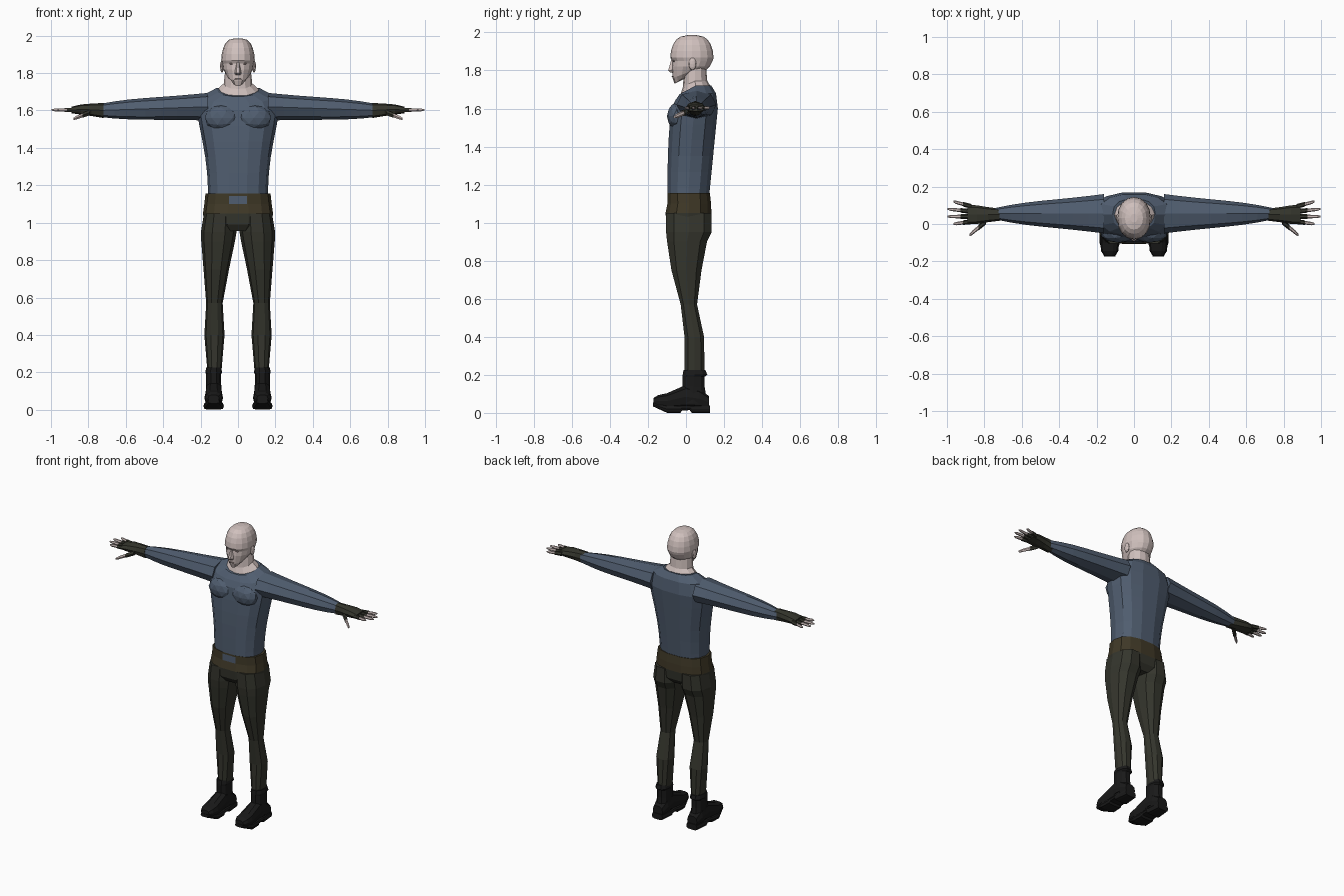
import bpy, bmesh, math
from mathutils import Vector

cube = bpy.data.objects.get("Cube")
if cube:
    bpy.data.objects.remove(cube, do_unlink=True)


def material(name, *colour):
    m = bpy.data.materials.new(name)
    m.use_nodes = True
    m.diffuse_color = (*colour, 1)
    shader = next(n for n in m.node_tree.nodes if n.type == 'BSDF_PRINCIPLED')
    shader.inputs["Base Color"].default_value = (*colour, 1)
    shader.inputs["Roughness"].default_value = 1
    return m


skin = material("skin", .63, .53, .51)
feature_tone = material("eye and lip tone", .3, .23, .22)
shirt_blue = material("shirt blue", .08, .11, .16)
olive = material("trouser and glove olive", .035, .036, .026)
waist_brown = material("waistband brown", .05, .04, .02)
boot_black = material("boot black", .01, .01, .01)


def finish(name, bm, materials, mirror):
    """Turn a bmesh into a flat-shaded object, mirrored across x if asked."""
    bmesh.ops.recalc_face_normals(bm, faces=bm.faces)
    mesh = bpy.data.meshes.new(name)
    bm.to_mesh(mesh)
    bm.free()
    for m in materials:
        mesh.materials.append(m)
    ob = bpy.data.objects.new(name, mesh)
    bpy.context.collection.objects.link(ob)
    if mirror:
        ob.modifiers.new("mirror", 'MIRROR').use_mirror_merge = False
    return ob


def signed_power(value, power):
    return math.copysign(abs(value) ** power, value)


def loft(name, axis, rings, colour, sides=12, power=.85, mirror=False,
         centre=lambda position: 0, second_colour=None, second_above=0):
    """Skin rings of (position, half width, low edge, high edge, front drop)."""
    bm = bmesh.new()
    loops = []
    for position, half, low, high, *drop in rings:
        loop = []
        for i in range(sides):
            angle = math.tau * i / sides
            c = signed_power(math.cos(angle), power)
            s = signed_power(math.sin(angle), power)
            across = centre(position) + half * c
            up = (low + high) / 2 + s * (high - low) / 2
            along = position + sum(drop) * min(0, s)
            point = {'x': (along, across, up),
                     'y': (across, along, up),
                     'z': (across, up, along)}[axis]
            loop.append(bm.verts.new(point))
        loops.append(loop)
    for lower, upper in zip(loops, loops[1:]):
        for i in range(sides):
            bm.faces.new((lower[i - 1], lower[i], upper[i], upper[i - 1]))
    bm.faces.new(loops[0])
    bm.faces.new(loops[-1])
    materials = [colour]
    if second_colour:
        materials.append(second_colour)
        for face in bm.faces:
            face.material_index = int(face.calc_center_median().z > second_above)
    return finish(name, bm, materials, mirror)


def blob(name, place, size, colour, mirror=False):
    """A faceted ellipsoid."""
    bm = bmesh.new()
    bmesh.ops.create_icosphere(bm, subdivisions=2, radius=1)
    bmesh.ops.scale(bm, vec=size, verts=bm.verts)
    bmesh.ops.translate(bm, vec=place, verts=bm.verts)
    return finish(name, bm, [colour], mirror)


def blend(start, end, f):
    return start + (end - start) * f


def steps(count):
    """Even fractions from 0 to 1."""
    return [i / count for i in range(count + 1)]


# Torso: flares from the waist to the chest, then closes to a low collar
trunk = [(blend(1.1, 1.6, f),
          blend(.16, .22, f ** 3 * (3 - 2 * f)),
          blend(-.1, -.08, f ** 3),
          blend(.12, .17, f)) for f in steps(6)]
shoulders = [(1.68, .19, -.06, .16, .04), (1.72, .115, -.035, .135, .045)]
loft("shirt_torso", 'z', trunk + shoulders, shirt_blue, 14, .8)

# Chest muscles meeting in a shallow crease
blob("shirt_chest", (.085, -.05, 1.56), (.095, .05, .07), shirt_blue, True)

# Sleeves: a straight taper with a forearm swell
sleeve = []
for f in steps(7):
    swell = .008 * math.sin(math.pi * f * f)
    middle = blend(1.62, 1.6, f)
    height = blend(.074, .034, f) + swell
    sleeve.append((blend(.16, .745, f), blend(.105, .03, f) + swell,
                   middle - height, middle + height))
loft("sleeve", 'x', sleeve, shirt_blue, 8, .9, True, lambda x: .055)

# Fingerless gloves
loft("glove", 'x', [(.72, .033, 1.56, 1.64), (.78, .04, 1.57, 1.637),
                    (.84, .05, 1.578, 1.632), (.89, .052, 1.585, 1.62)],
     olive, 8, .8, True, lambda x: .05)


def finger(name, base, tip, radius):
    """A covered lower half and a bare upper half between two points."""
    base, tip = Vector(base), Vector(tip)

    def path(x):
        return base.lerp(tip, (x - base.x) / (tip.x - base.x))

    def ring(f, scale):
        p = base.lerp(tip, f)
        r = radius * scale
        return (p.x, r, p.z - r, p.z + r)

    for part, colour, rings in (
            ("cover", olive, [ring(0, 1.2), ring(.45, 1.1)]),
            ("tip", skin, [ring(.4, .9), ring(.85, .8), ring(1, .4)])):
        loft(f"{name}_{part}", 'x', rings, colour, 6, 1, True,
             lambda x: path(x).y)


names = ("index_finger", "middle_finger", "ring_finger", "little_finger")
for i, name in enumerate(names):
    reach = 1 - .015 * (i - 1.5) ** 2
    finger(name, (.87, .013 + .027 * i, 1.602), (reach, .04 * i, 1.603), .011)
finger("thumb", (.79, .015, 1.59), (.88, -.06, 1.555), .014)

# Neck rising out of the collar
loft("neck", 'z', [(1.712, .113, -.032, .132, .045),
                   (1.745, .076, -.016, .112, .03),
                   (1.82, .068, -.01, .105)], skin, 12, .95)

# Head: jaw and cheeks, then a domed skull
jaw = [(1.775, .036, -.06, .07, .045), (1.79, .06, -.07, .09, .03),
       (1.82, .08, -.075, .125), (1.85, .085, -.073, .14)]
skull = []
for f in steps(5):
    turn = blend(.06, 1.5, f)
    spread = math.cos(turn) ** .6
    skull.append((1.86 + .126 * math.sin(turn), .09 * spread,
                  .032 - .115 * spread, .032 + .113 * spread))
loft("head", 'z', jaw + skull, skin, 16, .95)

# Face details and ears
loft("nose", 'z', [(1.79, .014, -.085, -.05), (1.8, .018, -.097, -.05),
                   (1.86, .008, -.078, -.05)], skin, 6, 1)
blob("eye", (.033, -.063, 1.85), (.014, .005, .005), feature_tone, True)
blob("mouth", (0, -.07, 1.768), (.02, .006, .003), feature_tone)
blob("ear", (.086, .034, 1.835), (.01, .02, .034), skin, True)

# Hips: the upper band takes the waist colour
loft("trouser_hips", 'z', [(.955, .12, -.08, .1), (.99, .18, -.105, .13),
                           (1.05, .187, -.11, .136), (1.1, .18, -.1, .134),
                           (1.155, .174, -.1, .128)],
     olive, 14, .8, second_colour=waist_brown, second_above=1.07)

# Trouser legs: spread apart towards the knee, then drop straight
loft("trouser_leg", 'z', [(1.05, .085, -.11, .14), (.95, .095, -.11, .14),
                          (.9, .09, -.104, .115), (.75, .068, -.08, .085),
                          (.57, .044, -.03, .06), (.4, .054, -.01, .097),
                          (.21, .038, -.01, .1)],
     olive, 10, .87, True, lambda z: min(.126, .165 - .065 * z))

# Boots: ankle shaft, foot and treaded sole
boot_parts = (
    ("shaft", 'z', .85, [(.05, .045, -.04, .115), (.14, .04, -.02, .1),
                         (.19, .04, -.02, .1), (.2, .045, -.02, .115),
                         (.225, .04, -.016, .105)]),
    ("foot", 'y', .8, [(.12, .037, .02, .09), (.07, .046, .02, .13),
                       (0, .045, .02, .15), (-.1, .05, .02, .105),
                       (-.145, .046, .03, .095), (-.17, .03, .04, .08)]),
    ("sole", 'y', .5, [(.125, .04, 0, .04), (.03, .05, 0, .04),
                       (.02, .05, .014, .04), (-.02, .05, .012, .04),
                       (-.03, .052, 0, .04), (-.1, .055, 0, .04),
                       (-.174, .03, .034, .056)]))
for part, axis, power, rings in boot_parts:
    loft(f"boot_{part}", axis, rings, boot_black, 10, power, True, lambda t: .13)
